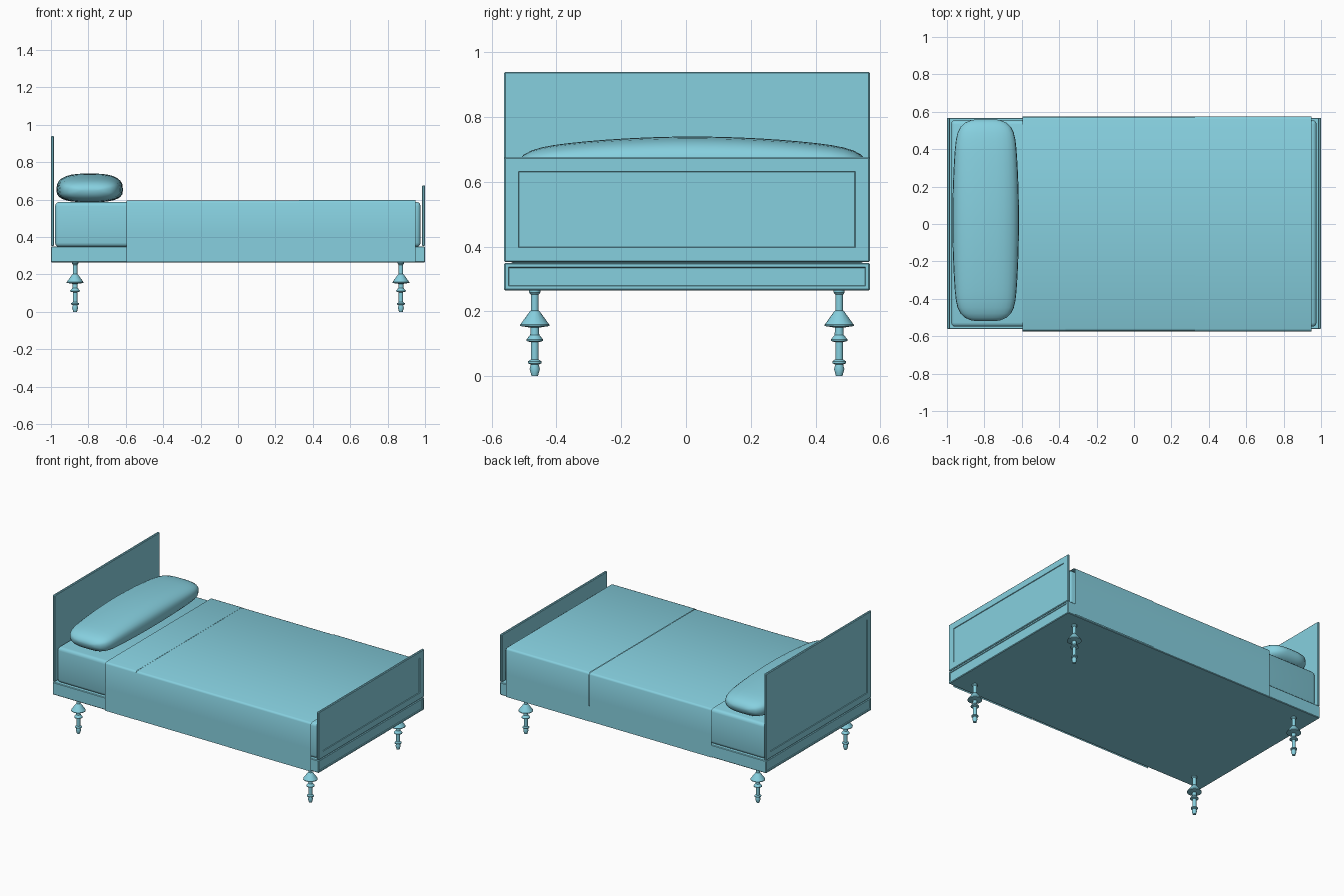
import bpy, bmesh, math
from mathutils import Matrix, Vector

default = bpy.data.objects.get("Cube")
if default:
    bpy.data.objects.remove(default, do_unlink=True)

paint = bpy.data.materials.new("pale_teal")
paint.use_nodes = True
TEAL = (0.24, 0.63, 0.74, 1.0)
paint.diffuse_color = TEAL
for node in paint.node_tree.nodes:
    if node.type == 'BSDF_PRINCIPLED':
        node.inputs["Base Color"].default_value = TEAL


def finish(name, bm, smooth=False, angle=None):
    """Turn a bmesh into a painted, shaded object."""
    mesh = bpy.data.meshes.new(name)
    bm.to_mesh(mesh)
    bm.free()
    mesh.materials.append(paint)
    obj = bpy.data.objects.new(name, mesh)
    bpy.context.collection.objects.link(obj)
    for p in mesh.polygons:
        p.use_smooth = smooth
    if angle:
        bpy.ops.object.select_all(action='DESELECT')
        obj.select_set(True)
        bpy.context.view_layer.objects.active = obj
        bpy.ops.object.shade_smooth_by_angle(angle=math.radians(angle))
    return obj


def box(lo, hi, bevel, segments=1):
    """Bevelled box between two corners."""
    lo, hi = Vector(lo), Vector(hi)
    bm = bmesh.new()
    bmesh.ops.create_cube(bm, size=1, matrix=Matrix.Translation((lo + hi) / 2)
                          @ Matrix.Diagonal((*(hi - lo), 1)))
    bmesh.ops.bevel(bm, geom=bm.edges[:], offset=bevel, segments=segments,
                    profile=0.5, affect='EDGES')
    return bm


def recess(bm, side, margin, depth=0.004):
    """Sink a rectangular panel into the end face that looks along side * x."""
    bm.normal_update()
    face = max((f for f in bm.faces if f.normal.x * side > 0.9),
               key=lambda f: f.calc_area())
    bmesh.ops.inset_region(bm, faces=[face], thickness=margin)
    bmesh.ops.inset_region(bm, faces=[face], thickness=0.003, depth=-depth)


def loft(rings, closed=True):
    """Skin a list of equal-length point rings."""
    bm = bmesh.new()
    rows = [[bm.verts.new(p) for p in ring] for ring in rings]
    n = len(rows[0])
    for a, b in zip(rows, rows[1:]):
        for i in range(n if closed else n - 1):
            j = (i + 1) % n
            bm.faces.new((a[i], a[j], b[j], b[i]))
    if closed:
        bm.faces.new(rows[0])
        bm.faces.new(rows[-1])
    bmesh.ops.recalc_face_normals(bm, faces=bm.faces[:])
    return bm


MID = 0.003          # frame centre in y
HALF = 0.565         # frame half width

# Base frame with a sunk panel on both ends
bm = box((-1, MID - HALF, 0.265), (1, MID + HALF, 0.35), 0.004)
for side in (-1, 1):
    recess(bm, side, 0.013)
finish("bed_frame", bm)

# Headboard and footboard, panelled on the outside
for name, side, top in (("headboard", -1, 0.94), ("footboard", 1, 0.677)):
    xs = sorted((side, side * 0.984))
    bm = box((xs[0], MID - HALF, 0.352), (xs[1], MID + HALF, top), 0.004)
    recess(bm, side, 0.058)
    finish(name, bm)

# Mattress
bm = box((-0.978, MID - 0.552, 0.348), (0.976, MID + 0.552, 0.588), 0.022, 3)
finish("mattress", bm, smooth=True)


# Blanket sheets draped over the mattress, open at both ends
def drape(name, x0, x1, lift):
    half = 0.571 + lift
    top = 0.592 + lift
    side = [(half, 0.268), (half - 0.001, 0.42), (half - 0.002, top - 0.013),
            (half - 0.006, top - 0.004), (half - 0.015, top)]
    outline = [(-y, z) for y, z in side] + [(y, z) for y, z in reversed(side)]
    bm = loft([[(x, y, z) for y, z in outline] for x in (x0, x1)], closed=False)
    # Face the cloth outwards
    bm.normal_update()
    if sum(f.normal.z * f.calc_area() for f in bm.faces) < 0:
        bmesh.ops.reverse_faces(bm, faces=bm.faces[:])
    finish(name, bm, smooth=True)


drape("blanket_fold", -0.595, -0.365, 0.004)
drape("blanket", -0.365, 0.325, 0.003)
drape("foot_throw", 0.325, 0.95, 0.005)

# Pillow: squarish rings that shrink towards both ends
STATIONS = 24
SIDES = 28
rings = []
for k in range(STATIONS + 1):
    t = -math.cos(math.pi * k / STATIONS) * 0.9995
    end = (1 - abs(t) ** 14) ** 0.5           # closes the tips
    half_w = (0.178 - 0.026 * t * t) * (0.25 + 0.75 * end)
    crown = 0.652 + (0.088 - 0.040 * t * t) * end
    floor = 0.652 - 0.066 * end
    ring = []
    for i in range(SIDES):
        a = math.tau * i / SIDES
        c, s = math.cos(a), math.sin(a)
        u = math.copysign(abs(c) ** 0.72, c)
        v = math.copysign(abs(s) ** 0.72, s)
        z = 0.652 + v * ((crown - 0.652) if v > 0 else (0.652 - floor))
        ring.append((-0.793 + half_w * u, 0.02 + 0.54 * t, z))
    rings.append(ring)
finish("pillow", loft(rings), smooth=True)

# Turned legs: one profile (radius, height) spun at each corner
PROFILE = [(0.010, 0), (0.012, 0.008), (0.016, 0.022), (0.012, 0.036),
           (0.021, 0.040), (0.021, 0.046), (0.012, 0.052), (0.012, 0.105),
           (0.026, 0.109), (0.026, 0.113), (0.014, 0.128), (0.013, 0.150),
           (0.045, 0.155), (0.045, 0.159), (0.017, 0.198), (0.012, 0.203),
           (0.012, 0.252), (0.017, 0.258), (0.017, 0.270)]
for x, x_name in ((-0.871, "head"), (0.871, "foot")):
    for y, y_name in ((MID - 0.47, "front"), (MID + 0.47, "back")):
        rings = [[(x + r * math.cos(math.tau * i / 16),
                   y + r * math.sin(math.tau * i / 16), z) for i in range(16)]
                 for r, z in PROFILE]
        finish(f"{x_name}_{y_name}_leg", loft(rings), smooth=True, angle=35)
